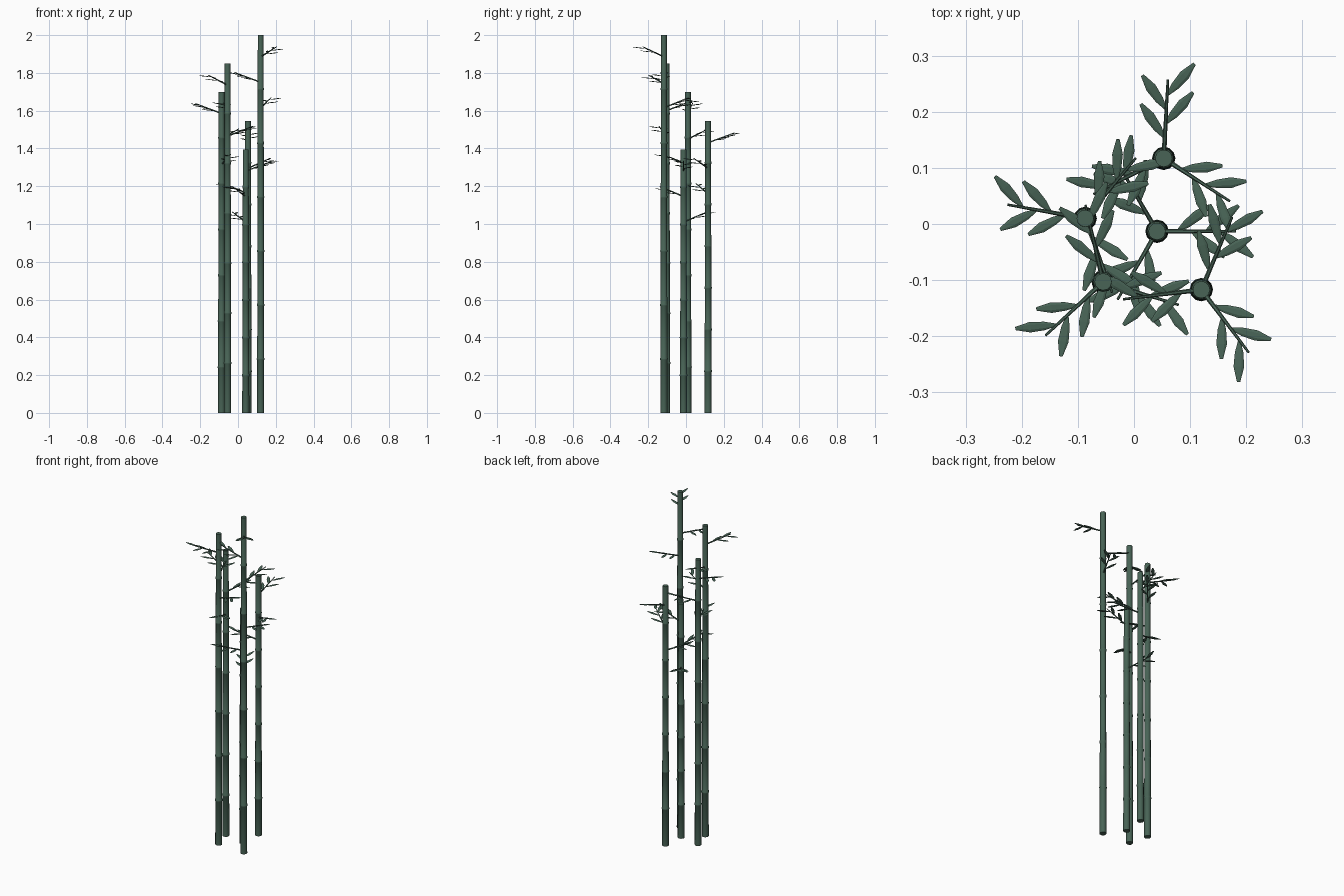
import bpy
import bmesh
from math import cos, sin, pi, radians
from mathutils import Matrix, Vector

cube = bpy.data.objects.get("Cube")
if cube:
    bpy.data.objects.remove(cube)

# Single dark green for stalks, twigs and leaves
green = bpy.data.materials.new("dark_bamboo_green")
green.use_nodes = True
color = (0.065, 0.127, 0.093, 1)
green.diffuse_color = color
green.node_tree.nodes["Principled BSDF"].inputs["Base Color"].default_value = color


def spindle(bm, profile, sides, matrix, flat=1.0):
    """Capped turned shape along local z from (height, radius) pairs."""
    rings = []
    for h, r in profile:
        angles = [2 * pi * i / sides for i in range(sides)]
        rings.append([bm.verts.new(matrix @ Vector((r * cos(a), flat * r * sin(a), h)))
                      for a in angles])
    for low, high in zip(rings, rings[1:]):
        for i in range(sides):
            j = (i + 1) % sides
            bm.faces.new((low[i], low[j], high[j], high[i]))
    bm.faces.new(rings[0][::-1])
    bm.faces.new(rings[-1])


def aim(start, direction):
    """Matrix with z along direction and x kept horizontal."""
    z = direction.normalized()
    x = Vector((0, 0, 1)).cross(z).normalized()
    y = z.cross(x)
    return Matrix.Translation(start) @ Matrix((x, y, z)).transposed().to_4x4()


def finish(bm, name, smooth):
    mesh = bpy.data.meshes.new(name)
    bmesh.ops.recalc_face_normals(bm, faces=bm.faces)
    bm.to_mesh(mesh)
    bm.free()
    mesh.materials.append(green)
    obj = bpy.data.objects.new(name, mesh)
    bpy.context.collection.objects.link(obj)
    if smooth:
        bpy.ops.object.select_all(action='DESELECT')
        obj.select_set(True)
        bpy.context.view_layer.objects.active = obj
        bpy.ops.object.shade_smooth_by_angle(angle=radians(35))


def build_stalk(name, x, y, height):
    # Tapered stalk with a raised ring at every joint
    def radius(h):
        return 0.0188 - 0.0035 * h / height

    profile = [(0, radius(0))]
    for k in range(1, 7):
        h = height * k / 7
        for dz, swell in ((-0.007, 1), (-0.003, 1.14), (0.003, 1.14), (0.007, 1)):
            profile.append((h + dz, radius(h) * swell))
    profile.append((height, radius(height)))
    bm = bmesh.new()
    spindle(bm, profile, 12, Matrix.Translation((x, y, 0)))
    finish(bm, name, True)


LEAF = [(0, 0.002), (0.022, 0.0075), (0.048, 0.0095), (0.075, 0.003)]


def build_branch(name, x, y, z, angle):
    # Rising twig with four alternating leaves
    twig, leaves = bmesh.new(), bmesh.new()
    base = Vector((x, y, z))
    rise = Vector((cos(angle), sin(angle), 0.38))
    spindle(twig, [(0, 0.0045), (0.15, 0.0022)], 6, aim(base, rise))
    for i in range(4):
        turn = angle + radians(38) * (1 if i % 2 == 0 else -1)
        start = base + rise * (0.036 + 0.0255 * i)
        heading = Vector((cos(turn), sin(turn), 0.12))
        spindle(leaves, LEAF, 6, aim(start, heading), 0.25)
    finish(twig, name + "_twig", False)
    finish(leaves, name + "_leaves", False)


# Five stalks: x, y, height, heading of the highest branch
stalks = [
    (0.12, -0.117, 2.0, -53),
    (-0.055, -0.103, 1.85, -137),
    (-0.087, 0.01, 1.70, 170),
    (0.053, 0.117, 1.545, 87),
    (0.041, -0.013, 1.395, 0),
]
for n, (x, y, height, heading) in enumerate(stalks, 1):
    build_stalk(f"stalk_{n}", x, y, height)
    for b in range(3):
        build_branch(f"branch_{n}_{b + 1}", x, y, height - 0.115 - 0.135 * b,
                     radians(heading - 120 * b))
